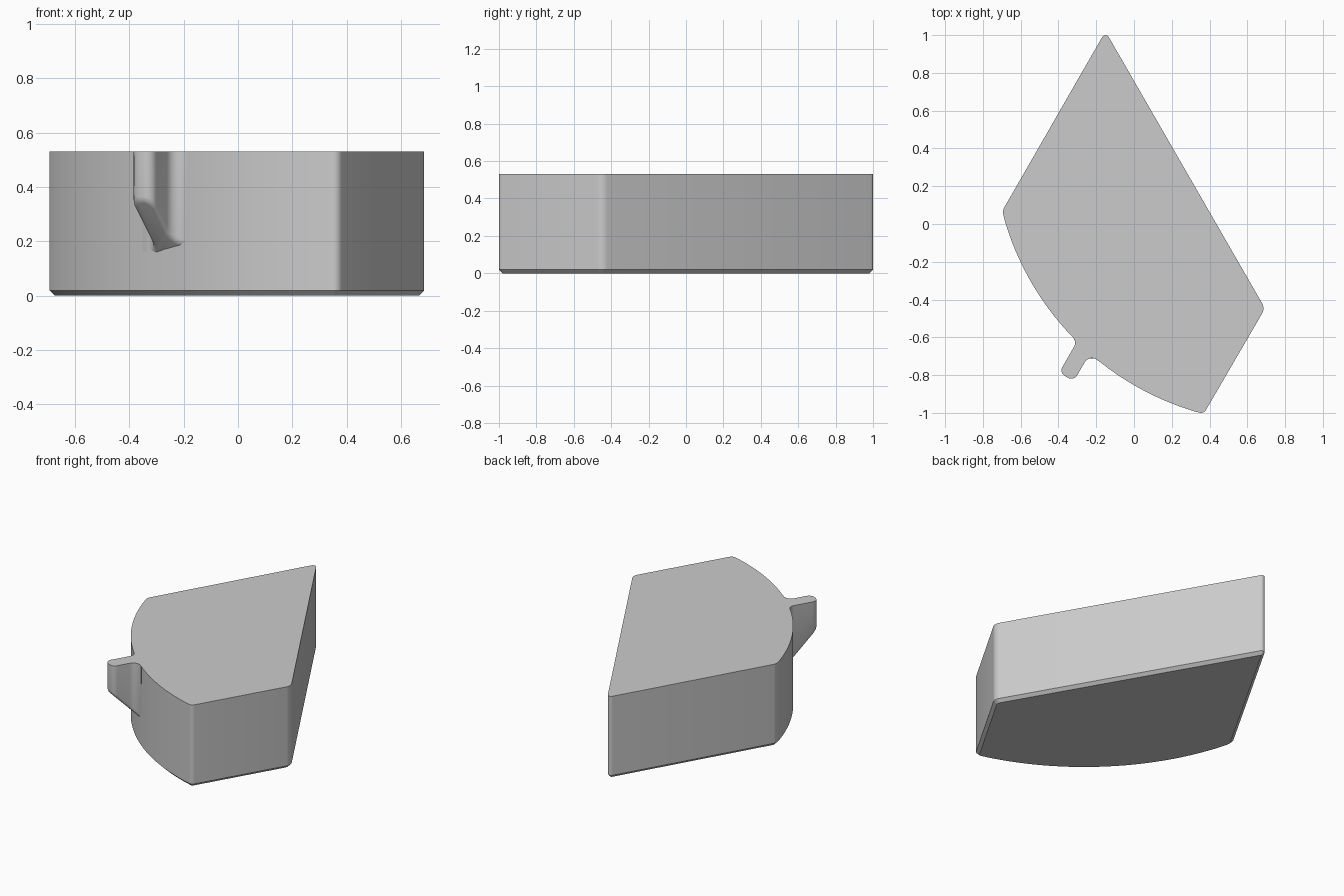
import bpy, bmesh
from math import sin, cos, atan2, radians, tan
from mathutils import Vector

HEIGHT = 0.53

cube = bpy.data.objects.get("Cube")
if cube:
    bpy.data.objects.remove(cube, do_unlink=True)

grey = bpy.data.materials.new("plain grey")
grey.use_nodes = True
grey.diffuse_color = (0.6, 0.6, 0.6, 1)
grey.node_tree.nodes["Principled BSDF"].inputs["Base Color"].default_value = grey.diffuse_color


def rounded(corners, steps=6):
    """Outline from (point, radius) corners, each replaced by a tangent arc."""
    out = []
    for i, (p, r) in enumerate(corners):
        if not r:
            out.append(p)
            continue
        a = (corners[i - 1][0] - p).normalized()
        b = (corners[(i + 1) % len(corners)][0] - p).normalized()
        half = a.angle(b) / 2
        centre = p + (a + b).normalized() * (r / sin(half))
        start = p + a * (r / tan(half)) - centre
        end = p + b * (r / tan(half)) - centre
        for k in range(steps + 1):
            d = start.slerp(end, k / steps)
            out.append(centre + d.normalized() * r)
    return out


def prism(name, outline, floor, bevel, segments):
    """Extrude an outline from floor(point) up to HEIGHT and bevel its underside."""
    bm = bmesh.new()
    low = [bm.verts.new((p.x, p.y, floor(p))) for p in outline]
    high = [bm.verts.new((p.x, p.y, HEIGHT)) for p in outline]
    base = bm.faces.new(low[::-1])
    bm.faces.new(high)
    n = len(low)
    for i in range(n):
        j = (i + 1) % n
        bm.faces.new((low[i], low[j], high[j], high[i]))
    bmesh.ops.recalc_face_normals(bm, faces=bm.faces)
    bmesh.ops.bevel(bm, geom=list(base.edges), offset=bevel, segments=segments,
                    profile=0.5, affect='EDGES', clamp_overlap=False)
    mesh = bpy.data.meshes.new(name)
    bm.to_mesh(mesh)
    bm.free()
    mesh.materials.append(grey)
    obj = bpy.data.objects.new(name, mesh)
    bpy.context.collection.objects.link(obj)
    bpy.ops.object.select_all(action='DESELECT')
    obj.select_set(True)
    bpy.context.view_layer.objects.active = obj
    bpy.ops.object.shade_smooth_by_angle(angle=radians(30))
    return obj


# Block: three straight sides and one curved side
centre, radius = Vector((0.75, 0.44)), 1.495
left, front = Vector((-0.697, 0.07)), Vector((0.369, -1.005))
a0 = atan2(*(left - centre).yx) % radians(360)
a1 = atan2(*(front - centre).yx) % radians(360)
steps = 28
arc = [centre + radius * Vector((cos(a), sin(a)))
       for a in (a0 + (a1 - a0) * k / steps for k in range(1, steps))]
corners = [(left, 0.05)] + [(p, 0) for p in arc] + [
    (front, 0.03), (Vector((0.694, -0.447)), 0.055), (Vector((-0.151, 1.02)), 0.02)]
prism("block", rounded(corners), lambda p: 0, 0.019, 1)

# Tab: stands out of the curved side, sloped underneath, blended into the wall
out_dir = Vector((-0.5, -0.866))
side_dir = Vector((0.866, -0.5))
tab = [(0.6, -0.02, 0), (0.67, -0.02, 0), (0.69, 0.05, 0.04), (0.88, 0.05, 0.035),
       (0.88, 0.14, 0.035), (0.711, 0.14, 0.045), (0.724, 0.21, 0), (0.6, 0.21, 0)]
tab_corners = [(out_dir * u + side_dir * v, r) for u, v, r in tab]
prism("tab", rounded(tab_corners), lambda p: p.dot(out_dir) - 0.53, 0.015, 3)
